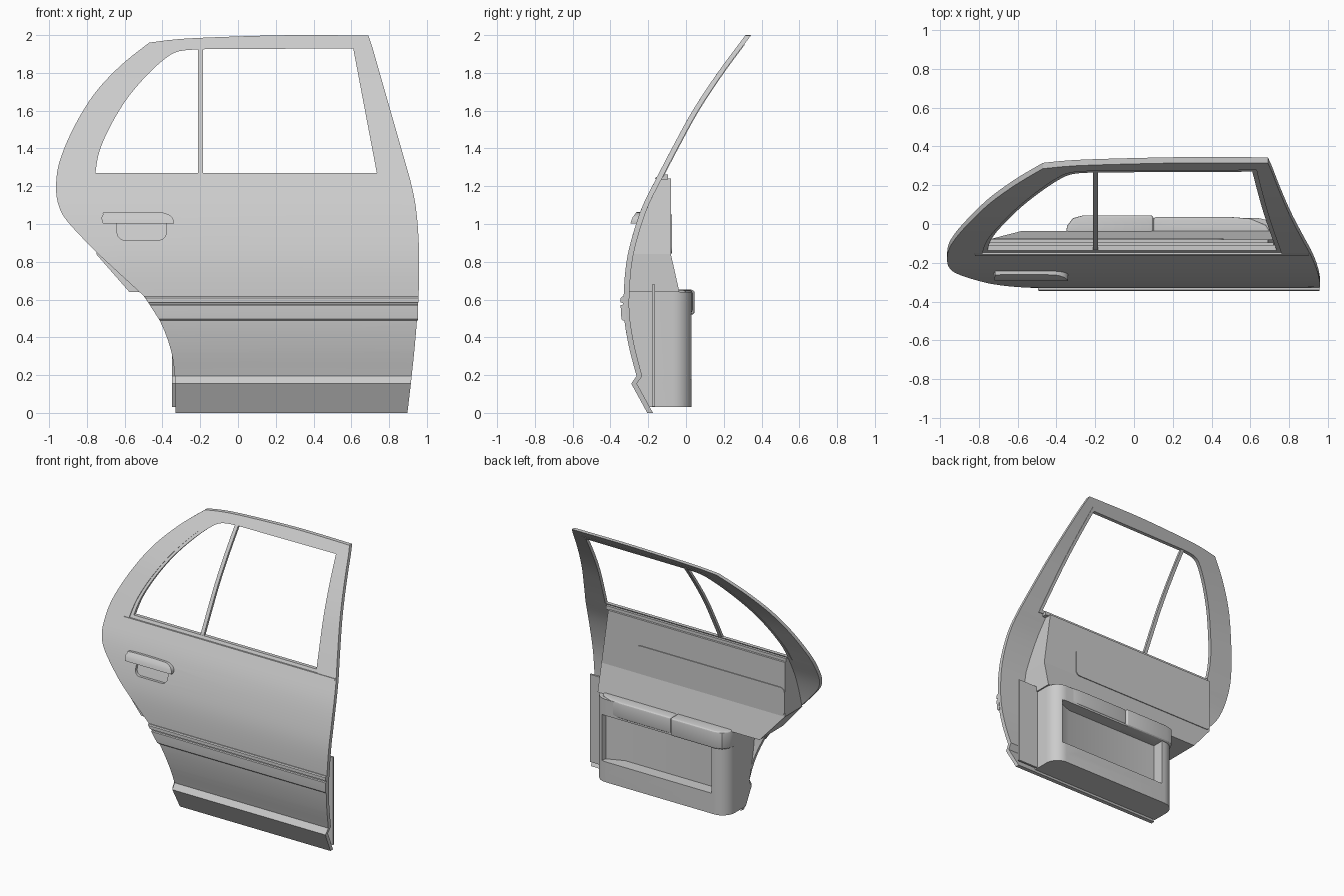
import bpy, bmesh, math

if "Cube" in bpy.data.objects:
    bpy.data.objects.remove(bpy.data.objects["Cube"])

# ---- side profile of the outer skin: y as a function of z ----
LOW = [(0, -.205), (.155, -.29), (.195, -.262)]
UP = [(.195, -.262), (.35, -.302), (.5, -.327), (.62, -.33), (.8, -.315), (.95, -.28), (1.1, -.228),
      (1.24, -.158), (1.4, -.075), (1.6, .035), (1.8, .167), (2.0, .315)]


def skin(z):
    pts = LOW if z < .195 else UP
    i = 0
    while i < len(pts) - 2 and z > pts[i + 1][0]:
        i += 1
    (z0, y0), (z1, y1) = pts[i], pts[i + 1]
    t = (z - z0) / (z1 - z0)
    if pts is LOW:
        return y0 + (y1 - y0) * t
    slope = lambda a, b: (pts[b][1] - pts[a][1]) / (pts[b][0] - pts[a][0])
    m0 = slope(max(i - 1, 0), i + 1) * (z1 - z0)
    m1 = slope(i, min(i + 2, len(pts) - 1)) * (z1 - z0)
    return ((2*t**3 - 3*t*t + 1) * y0 + (t**3 - 2*t*t + t) * m0
            + (3*t*t - 2*t**3) * y1 + (t**3 - t*t) * m1)


def off(d):
    return lambda x, z: skin(z) + d


def spline(p, n=5):
    """Smooth open curve through 2D points."""
    out = []
    for i in range(len(p) - 1):
        a, b, c, d = p[max(i - 1, 0)], p[i], p[i + 1], p[min(i + 2, len(p) - 1)]
        for k in range(n):
            t = k / n
            out.append(tuple(.5 * (2*b[j] + (c[j] - a[j])*t + (2*a[j] - 5*b[j] + 4*c[j] - d[j])*t*t
                                   + (3*b[j] - a[j] - 3*c[j] + d[j])*t**3) for j in (0, 1)))
    return out + [p[-1]]


def rounded(x0, x1, z0, z1, r, n=6):
    out = []
    for cx, cz, a0 in ((x1-r, z1-r, 0), (x0+r, z1-r, 90), (x0+r, z0+r, 180), (x1-r, z0+r, 270)):
        for k in range(n + 1):
            a = math.radians(a0 + 90 * k / n)
            out.append((cx + r * math.cos(a), cz + r * math.sin(a)))
    return out


def rect(x0, x1, z0, z1):
    return [(x0, z0), (x1, z0), (x1, z1), (x0, z1)]


def finish(bm, name):
    bmesh.ops.recalc_face_normals(bm, faces=bm.faces)
    me = bpy.data.meshes.new(name)
    bm.to_mesh(me)
    bm.free()
    ob = bpy.data.objects.new(name, me)
    bpy.context.collection.objects.link(ob)
    return ob


def panel(name, outline, front, back, hole=None, zcuts=(), xcuts=(), step=.04):
    """Solid between two y surfaces, with an x-z outline and optional hole."""
    bm = bmesh.new()
    for loop in [outline] + ([hole] if hole else []):
        vs = [bm.verts.new((x, 0, z)) for x, z in loop]
        for i, v in enumerate(vs):
            bm.edges.new((v, vs[(i + 1) % len(vs)]))
    bmesh.ops.triangle_fill(bm, use_beauty=True, edges=bm.edges[:], normal=(0, -1, 0))
    cuts = [(z, 2) for z in [step * k for k in range(1, int(2 / step))] + [.155, .195] + list(zcuts)]
    for c, ax in cuts + [(x, 0) for x in xcuts]:
        co, no = [0, 0, 0], [0, 0, 0]
        co[ax], no[ax] = c, 1
        bmesh.ops.bisect_plane(bm, geom=bm.verts[:] + bm.edges[:] + bm.faces[:], dist=1e-5,
                               plane_co=co, plane_no=no)
    orig = bm.verts[:]
    ext = bmesh.ops.extrude_face_region(bm, geom=bm.faces[:], use_keep_orig=True)
    for v in orig:
        v.co.y = front(v.co.x, v.co.z)
    for v in ext['geom']:
        if isinstance(v, bmesh.types.BMVert):
            v.co.y = back(v.co.x, v.co.z)
    return finish(bm, name)


def slab(name, plan, z0, z1):
    """Plan outline extruded upwards."""
    bm = bmesh.new()
    f = bm.faces.new([bm.verts.new((x, y, z0)) for x, y in plan])
    r = bmesh.ops.extrude_face_region(bm, geom=[f], use_keep_orig=True)
    for v in r['geom']:
        if isinstance(v, bmesh.types.BMVert):
            v.co.z = z1
    return finish(bm, name)


def apply(ob, kind, **kw):
    m = ob.modifiers.new(kind, kind)
    for k, v in kw.items():
        setattr(m, k, v)
    bpy.context.view_layer.objects.active = ob
    bpy.ops.object.modifier_apply(modifier=m.name)


def cut(ob, cutter):
    apply(ob, 'BOOLEAN', operation='DIFFERENCE', object=cutter, solver='EXACT')
    bpy.data.objects.remove(cutter)


# ---- outer skin with window opening ----
rear = spline([(-.75, .85), (-.9, 1.01), (-.95, 1.1), (-.963, 1.2), (-.945, 1.33), (-.87, 1.51),
               (-.76, 1.69), (-.62, 1.84), (-.47, 1.96)])
roof = spline([(-.47, 1.96), (-.3, 1.98), (0, 1.993), (.3, 2.0), (.69, 1.998)], 3)[1:]
lead = spline([(.91, 1.24), (.94, 1.1), (.957, .9), (.957, .65), (.94, .4), (.92, .2), (.897, 0)], 3)
arch = spline([(-.33, 0), (-.335, .2), (-.36, .35), (-.42, .5), (-.5, .62)], 4)
outline = rear + roof + [(.71, 1.94)] + lead + arch
window = spline([(-.755, 1.27), (-.735, 1.38), (-.68, 1.51), (-.59, 1.66), (-.48, 1.79), (-.38, 1.88),
                 (-.31, 1.915), (-.2, 1.925)]) + [(.61, 1.93), (.735, 1.27)]
big = [(x * 1.035, 1.6 + (z - 1.6) * 1.06) for x, z in window]
door = panel('door_skin', outline, off(0), off(.03), hole=big)
cut(door, panel('cup_cutter', rounded(-.64, -.38, .915, 1.04, .04), off(-.05), off(.02)))

# ---- window seal, divider bar and belt strips ----
panel('window_seal', big, off(.007), off(.034), hole=window)
panel('window_divider', rect(-.212, -.185, 1.262, 1.93), off(.008), off(.03))
panel('outer_belt_strip', rect(-.82, .9, 1.238, 1.25), off(-.005), off(.01))
panel('inner_belt_seal', rect(-.75, .72, 1.235, 1.262), off(.02), lambda x, z: -.095)

# ---- side moulding with a groove, and door handle ----
groove = lambda x, z: skin(z) - (.004 if .5701 < z < .5849 else .009 if z < .4901 or z > .6149 else .015)
panel('side_moulding', [(-.415, .49), (.952, .49), (.955, .615), (-.495, .615)], groove, off(.01),
      zcuts=(.497, .57, .573, .582, .585, .608))
grip = spline([(-.34, 1.003), (-.345, 1.03), (-.375, 1.053), (-.44, 1.063), (-.69, 1.063),
               (-.715, 1.05), (-.722, 1.03), (-.715, 1.003)], 4)
handle = panel('door_handle', grip, lambda x, z: skin(z) - .03 + .4 * max(0, z - 1.035), off(.004), step=.013)

# ---- inner trim: upper board, raised insert, sloped middle ----
panel('upper_trim', [(-.75, .84), (.745, .84), (.69, 1.24), (-.75, 1.24)], off(.025), lambda x, z: -.08)
panel('trim_insert', rounded(-.75, .46, .843, 1.05, .035), lambda x, z: -.085, lambda x, z: -.074)
slope = lambda x, z: -.08 + .045 * min(1, (.84 - z) / .2)
panel('middle_trim', [(-.575, .64), (.745, .64), (.745, .84), (-.75, .84)], off(.025), slope)


# ---- lower trim with rounded ends and map pocket ----
def lower_back(x, z):
    r = .1
    d = min(x + .35, .735 - x)
    return .03 if d >= r else .03 - r + math.sqrt(max(0, r * r - (r - d) ** 2))


ends = [e for k in range(1, 9) for e in (-.35 + .1 * (1 - math.cos(k * math.pi / 16)),
                                        .735 - .1 * (1 - math.cos(k * math.pi / 16)))]
lower = panel('lower_trim', rect(-.35, .735, .03, .64), off(.025), lower_back, xcuts=ends)
pocket = [(-.23, .1), (-.23, -.06), (.54, -.06), (.66, -.01), (.69, .1)]
cut(lower, slab('pocket_cutter', pocket, .18, .52))

# ---- armrest in two pieces ----
pad = slab('armrest_pad', [(.1, -.07), (.1, .045), (-.26, .045), (-.315, .03), (-.345, -.01), (-.355, -.07)],
           .52, .652)
rest = slab('armrest_front', [(.1, -.07), (.1, .036), (.5, .036), (.6, .028), (.68, -.005), (.72, -.07)],
            .53, .65)
for ob in (pad, rest):
    apply(ob, 'BEVEL', width=.015, segments=3, limit_method='ANGLE', angle_limit=math.radians(50))

# ---- hinge side plate ----
slab('hinge_plate', [(.7, -.18), (.9, -.18), (.9, -.165), (.7, -.165)], .035, .68)

for ob in bpy.context.collection.objects:
    ob.select_set(True)
bpy.context.view_layer.objects.active = door
bpy.ops.object.shade_smooth_by_angle(angle=math.radians(28))
